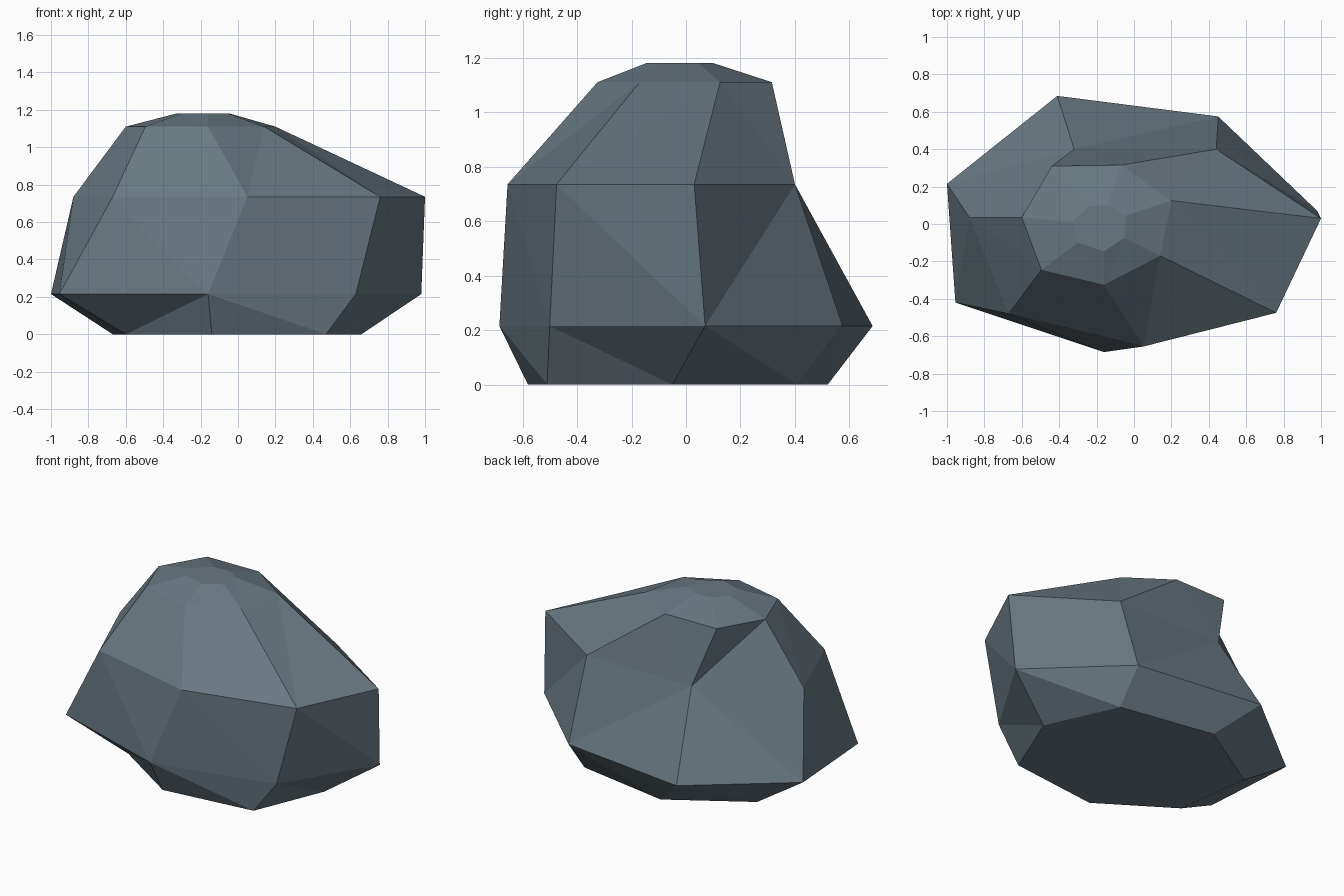
import bpy, bmesh

if "Cube" in bpy.data.objects:
    bpy.data.objects.remove(bpy.data.objects["Cube"])

# Slate stone colour
stone = bpy.data.materials.new("slate grey stone")
stone.diffuse_color = (0.141, 0.188, 0.223, 1)
stone.use_nodes = True
stone.node_tree.nodes["Principled BSDF"].inputs["Base Color"].default_value = stone.diffuse_color

# Seven-sided cross-sections of the boulder: height -> outline, counter-clockwise
rings = [
    (0.00, [(.66, -.05), (.45, .41), (-.18, .52), (-.67, .22), (-.60, -.28), (-.14, -.58), (.47, -.51)]),
    (0.215, [(.98, .07), (.45, .575), (-.41, .685), (-1, .215), (-.955, -.42), (-.16, -.685), (.63, -.50)]),
    (0.735, [(1, .03), (.44, .40), (-.32, .40), (-.88, .035), (-.67, -.48), (.05, -.655), (.76, -.475)]),
    (1.11, [(.20, .125), (-.07, .315), (-.44, .31), (-.60, .035), (-.495, -.245), (-.16, -.325), (.14, -.17)]),
    (1.18, [(-.045, .045), (-.14, .10), (-.24, .095), (-.33, .01), (-.30, -.10), (-.16, -.145), (-.05, -.075)]),
]

# Loft the rings, cap both ends
bm = bmesh.new()
loops = [[bm.verts.new((x, y, z)) for x, y in pts] for z, pts in rings]
for lo, hi in zip(loops, loops[1:]):
    for i in range(7):
        j = (i + 1) % 7
        bm.faces.new((lo[i], lo[j], hi[j], hi[i]))
# Chiselled facets: split each side along its shorter diagonal
bmesh.ops.triangulate(bm, faces=bm.faces[:], quad_method='SHORT_EDGE')
bm.faces.new(loops[0][::-1])
bm.faces.new(loops[-1])

mesh = bpy.data.meshes.new("boulder")
bm.to_mesh(mesh)
bm.free()
mesh.materials.append(stone)
boulder = bpy.data.objects.new("boulder", mesh)
bpy.context.collection.objects.link(boulder)
